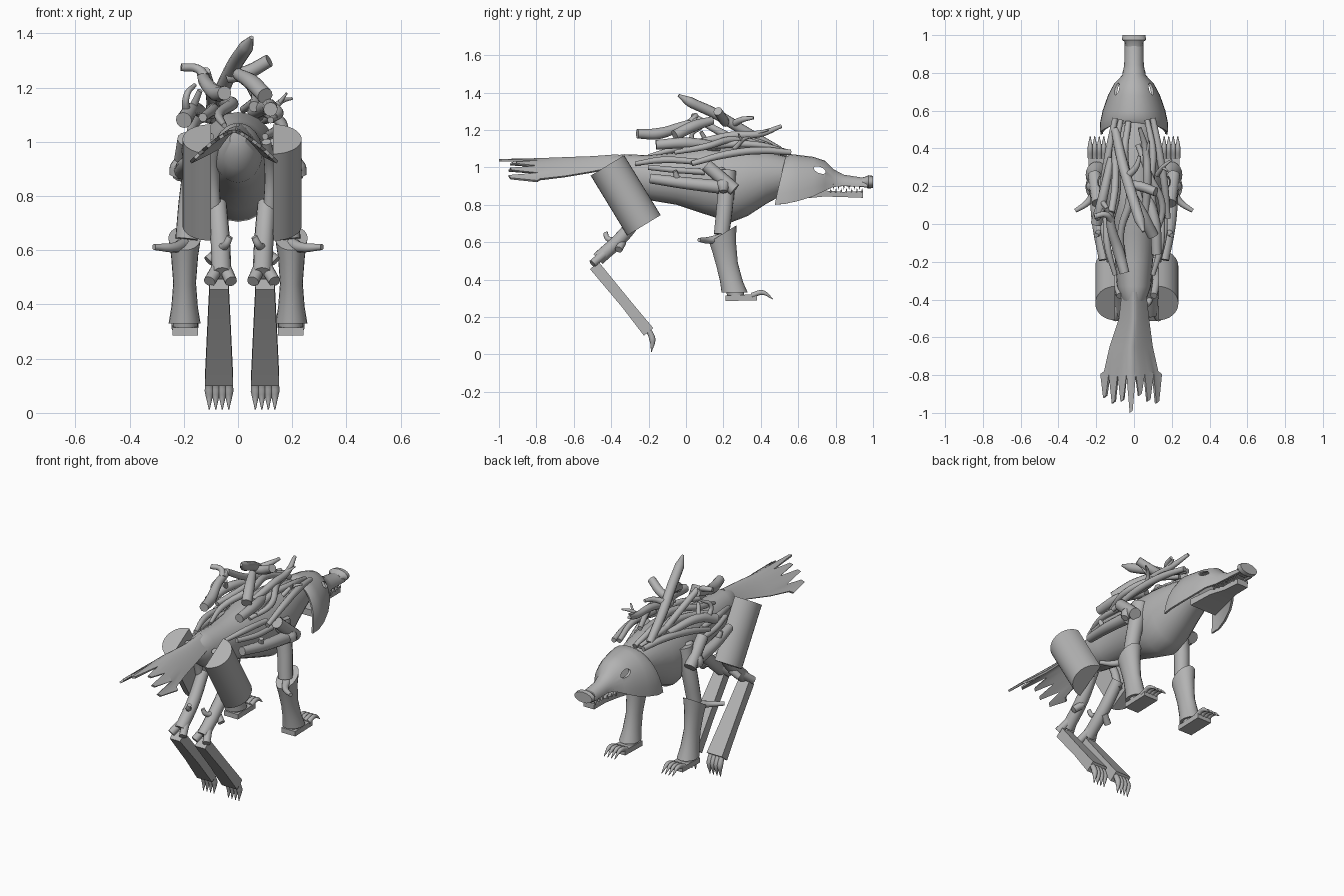
import bpy, bmesh, math
from mathutils import Vector

cube = bpy.data.objects.get("Cube")
if cube:
    bpy.data.objects.remove(cube)

bark = bpy.data.materials.new("bark_grey")
bark.use_nodes = True
GREY = (0.45, 0.45, 0.45, 1)
bark.diffuse_color = GREY
for node in bark.node_tree.nodes:
    if node.type == 'BSDF_PRINCIPLED':
        node.inputs["Base Color"].default_value = GREY


def activate(ob):
    bpy.ops.object.select_all(action='DESELECT')
    ob.select_set(True)
    bpy.context.view_layer.objects.active = ob


def finish(ob):
    """Give the object its material and smooth it, keeping hard edges."""
    ob.data.materials.clear()
    ob.data.materials.append(bark)
    activate(ob)
    bpy.ops.object.shade_smooth_by_angle(angle=math.radians(40))
    return ob


def loft(name, rings, closed=True, shell=0):
    """Skin a row of cross-sections; capped if closed, thickened if a shell."""
    bm = bmesh.new()
    rows = [[bm.verts.new(p) for p in ring] for ring in rings]
    n = len(rows[0])
    for a, b in zip(rows, rows[1:]):
        for i in range(n if closed else n - 1):
            j = (i + 1) % n
            bm.faces.new((a[i], a[j], b[j], b[i]))
    if closed:
        bm.faces.new(rows[0][::-1])
        bm.faces.new(rows[-1])
    bmesh.ops.recalc_face_normals(bm, faces=bm.faces[:])
    me = bpy.data.meshes.new(name)
    bm.to_mesh(me)
    bm.free()
    ob = bpy.data.objects.new(name, me)
    bpy.context.collection.objects.link(ob)
    if shell:
        activate(ob)
        mod = ob.modifiers.new("thickness", 'SOLIDIFY')
        mod.thickness = shell
        mod.offset = 0
        bpy.ops.object.modifier_apply(modifier=mod.name)
    return finish(ob)


def tube(name, pts, s=1, dx=0, fine=4):
    """Round tapering limb through points (x, y, z, radius)."""
    cu = bpy.data.curves.new(name, 'CURVE')
    cu.dimensions = '3D'
    cu.bevel_depth = 1
    cu.bevel_resolution = fine
    cu.resolution_u = 6
    cu.use_fill_caps = True
    sp = cu.splines.new('BEZIER')
    sp.bezier_points.add(len(pts) - 1)
    for bp, (x, y, z, r) in zip(sp.bezier_points, pts):
        bp.co = (s * x + dx, y, z)
        bp.radius = r
        bp.handle_left_type = bp.handle_right_type = 'AUTO'
    ob = bpy.data.objects.new(name, cu)
    bpy.context.collection.objects.link(ob)
    activate(ob)
    bpy.ops.object.convert(target='MESH')
    return finish(bpy.context.view_layer.objects.active)


def oval(y, z, rx, rz, n=24):
    turn = [math.tau * i / n for i in range(n)]
    return [(rx * math.cos(a), y, z + rz * math.sin(a)) for a in turn]


def rect(x, y, z, w, h):
    return [(x - w, y, z - h), (x + w, y, z - h), (x + w, y, z + h), (x - w, y, z + h)]


# Torso and neck
loft("body", [oval(*r) for r in (
    (-.44, 1.01, .03, .03), (-.4, .98, .065, .08), (-.33, .96, .09, .11),
    (-.2, .945, .1, .12), (-.05, .94, .115, .14), (.1, .93, .15, .18),
    (.24, .905, .16, .2), (.33, .92, .15, .18), (.43, .945, .125, .14),
    (.53, .96, .1, .1), (.62, .96, .07, .07))])

# Frayed, arched tail made of blunt strips
tips = (.92, .95, .94, 1, .91, .94, .95)
cols = 3 * len(tips) + 1
rows = []
for y, w, top, droop in ((.36, .06, 1.065, .06), (.5, .075, 1.055, .08),
                         (.65, .11, 1.05, .1), (.78, .14, 1.045, .11), (0, .16, 1.04, .115)):
    row = []
    for i in range(cols):
        t = 2 * i / (cols - 1) - 1
        reach = y or (tips[i // 3] - .012 * (i % 3 - 1) if i % 3 else .795)
        row.append((w * t - .015 * (w > .1), -reach, top - droop * abs(t) ** 1.4))
    rows.append(row)
loft("tail", rows, closed=False, shell=.012)


# Skull shell with open eye sockets
def arch(y, w, top, low, lean=0):
    ring = []
    for i in range(17):
        a = math.pi * i / 16
        ring.append((w * math.cos(a), y + lean * math.sin(a), low + (top - low) * math.sin(a) ** .9))
    return ring


skull = loft("skull", [arch(*r) for r in (
    (.475, .172, 1.05, .8, .06), (.53, .175, 1.065, .805, .03), (.6, .16, 1.06, .82),
    (.68, .132, 1.05, .845), (.74, .1, 1.03, .875), (.785, .057, .985, .895),
    (.84, .046, .955, .9), (.97, .043, .935, .895))], closed=False, shell=.012)
bpy.ops.mesh.primitive_uv_sphere_add(segments=16, ring_count=8, location=(0, .715, .985))
cutter = bpy.context.object
cutter.scale = (.4, .036, .017)
cutter.rotation_euler.x = -.4
activate(skull)
cut = skull.modifiers.new("eye_sockets", 'BOOLEAN')
cut.operation = 'DIFFERENCE'
cut.object = cutter
bpy.ops.object.modifier_apply(modifier=cut.name)
bpy.data.objects.remove(cutter)

loft("nose", [oval(*r, n=16) for r in (
    (.94, .92, .042, .025), (.965, .922, .05, .03), (.975, .922, .064, .036), (1, .922, .06, .032))])
loft("lower_jaw", [rect(0, *r) for r in (
    (.6, .85, .09, .02), (.74, .86, .068, .016), (.84, .855, .042, .014), (.945, .855, .036, .018))])
loft("snout_palate", [rect(0, y, .912, w, .006) for y, w in ((.74, .08), (.8, .046), (.96, .038))])

for s, side in ((1, "left"), (-1, "right")):
    # Teeth
    for i in range(7):
        y = .76 + .028 * i
        x = .066 - .03 * min(1, i / 3)
        tube(side + "_upper_tooth", [(x, y, .91, .007), (x, y, .882, .001)], s, fine=1)
        tube(side + "_lower_tooth", [(x, y + .014, .866, .006), (x, y + .014, .888, .001)], s, fine=1)

    # Hind leg: half-log thigh, branch shank, plank shin and claws
    v = Vector((0, .853, .52))
    out = Vector((s, 0, 0))
    rings = []
    for y, z in ((-.42, 1.01), (-.225, .69)):
        c = Vector((.015 + s * .115, y, z))
        rings.append([c + .105 * (math.sin(a) * out + math.cos(a) * v)
                      for a in (math.pi * i / 16 for i in range(17))])
    loft(side + "_thigh", rings)
    tube(side + "_hip_branch", [(.09, -.38, 1, .018), (.105, -.29, .88, .022), (.1, -.24, .72, .025)], s, .015)
    tube(side + "_shank", [(.09, -.23, .77, .034), (.08, -.34, .63, .036), (.075, -.47, .51, .036)], s, .015)
    for x in (.04, .12):
        tube(side + "_shank_fork", [(.075, -.41, .56, .024), (x, -.5, .485, .022)], s, .015)
    tube(side + "_shank_twig", [(.085, -.35, .61, .02), (.06, -.42, .62, .014), (.045, -.43, .65, .012)], s, .015)
    tube(side + "_shank_knot", [(.08, -.34, .6, .022), (.125, -.36, .56, .02)], s, .015)
    n = Vector((0, .78, .63))
    rings = []
    for y, z, w, t in ((-.49, .475, .035, .03), (-.32, .27, .045, .028), (-.2, .12, .052, .032)):
        c = Vector((.015 + s * .085, y, z))
        rings.append([c + i * w * out + j * t * n for i, j in ((-1, -1), (1, -1), (1, 1), (-1, 1))])
    loft(side + "_shin", rings)
    for i in range(4):
        x = .049 + .024 * i
        tube(side + "_hind_claw", [(x, -.205, .14, .014), (x, -.18, .08, .017), (x, -.185, .012, .002)], s, .015)

    # Front leg: branch upper arm, flared hollow log with slanted rim, spike and foot
    tube(side + "_upper_arm", [(.14, .22, .98, .05), (.17, .21, .82, .045), (.19, .19, .64, .042)], s)
    rings = []
    for y, z, rx, ry, slant in ((.197, .645, .06, .073, .045), (.203, .58, .05, .064, .025),
                                (.22, .48, .042, .057, .01), (.243, .39, .049, .061, 0),
                                (.26, .33, .059, .07, 0)):
        turn = [math.tau * i / 20 for i in range(20)]
        rings.append([(s * .197 + rx * math.cos(a), y + ry * math.sin(a), z + slant * math.sin(a))
                      for a in turn])
    loft(side + "_forearm", rings)
    tube(side + "_elbow_spike", [(.2, .19, .62, .026), (.24, .12, .61, .018), (.31, .07, .612, .011)], s)
    tube(side + "_ankle", [(.195, .26, .34, .045), (.195, .27, .3, .045)], s)
    loft(side + "_foot", [rect(s * .195, y, z, .047, h) for y, z, h in ((.21, .3, .015), (.38, .305, .016))])
    for i in range(4):
        x = .16 + .024 * i
        tube(side + "_front_claw", [(x, .35, .315, .014), (x, .41, .33, .013), (x, .465, .295, .002)], s)

    # Logs tied along the flanks and shoulders
    tube(side + "_flank_log", [(.16, -.19, .94, .026), (.19, 0, .915, .032), (.2, .18, .895, .036)], s)
    tube(side + "_flank_stub", [(.18, -.04, .92, .02), (.2, -.06, .98, .012)], s)
    tube(side + "_upper_flank_branch", [(.13, -.2, 1, .014), (.16, -.05, .985, .016), (.16, .1, .975, .016)], s)
    tube(side + "_shoulder_log", [(.19, .11, 1.01, .034), (.21, .26, .88, .035)], s)
    tube(side + "_shoulder_knot", [(.13, .18, .97, .04), (.22, .2, .9, .035), (.235, .2, .87, .02)], s)
    tube(side + "_neck_branch", [(.1, .56, 1.08, .015), (.13, .4, 1.09, .02), (.16, .22, 1.07, .02), (.18, .03, 1.02, .014)], s)
    tube(side + "_mane_branch", [(.07, .55, 1.08, .014), (.1, .38, 1.12, .018), (.09, .18, 1.12, .02), (.13, -.02, 1.09, .016)], s)
    tube(side + "_rump_branch", [(.15, .06, 1.03, .016), (.14, -.12, 1.04, .018), (.1, -.27, 1.02, .012)], s)

# Antler-like beam and the tangle of branches on the back
tube("antler_beam", [(-.1, .5, 1.09, .022), (-.06, .32, 1.19, .027), (-.01, .15, 1.29, .028), (.03, .02, 1.35, .027), (.05, -.04, 1.385, .008)])
tube("antler_fork", [(-.04, .21, 1.24, .024), (.03, .2, 1.255, .026), (.115, .17, 1.3, .024)])
tube("antler_prong", [(-.04, .25, 1.23, .02), (.01, .3, 1.255, .016), (.03, .36, 1.265, .009)])
tube("left_beam", [(.06, .06, 1.13, .02), (.07, .25, 1.17, .022), (.06, .4, 1.18, .018), (.03, .51, 1.22, .01)])
tube("left_beam_tine", [(.065, .36, 1.18, .013), (.08, .44, 1.2, .005)])
tube("left_twig", [(.12, .26, 1.1, .014), (.16, .31, 1.15, .01), (.2, .34, 1.16, .005)])
tube("left_twig_tine", [(.15, .3, 1.14, .009), (.18, .28, 1.18, .004)])
tube("rear_log", [(-.05, -.26, 1.18, .026), (-.08, -.15, 1.18, .03), (-.12, -.02, 1.22, .024), (-.13, .08, 1.25, .022)])
tube("rear_log_fork", [(-.12, .02, 1.24, .018), (-.15, .05, 1.27, .016), (-.21, .04, 1.275, .014)])
tube("rear_log_stem", [(-.12, .06, 1.26, .018), (-.1, .2, 1.18, .02), (-.1, .4, 1.1, .018)])
tube("left_back_log", [(.12, -.16, 1.12, .026), (.11, 0, 1.13, .03), (.06, .18, 1.11, .026)])
tube("upper_back_log", [(.1, -.06, 1.17, .03), (.05, .04, 1.22, .03), (0, .14, 1.25, .022)])
tube("right_side_log", [(-.2, 0, 1.08, .03), (-.17, .12, 1.12, .026), (-.12, .35, 1.1, .02)])
tube("right_side_twig", [(-.19, .06, 1.1, .016), (-.19, .03, 1.17, .012), (-.16, .08, 1.21, .008)])
tube("right_side_tine", [(-.17, .12, 1.12, .016), (-.14, .08, 1.19, .01)])
tube("spine_branch", [(-.03, .54, 1.07, .016), (-.05, .35, 1.14, .02), (-.02, .15, 1.14, .022), (-.07, -.05, 1.1, .018), (-.05, -.2, 1.06, .01)])
tube("loop_branch", [(.02, .42, 1.12, .014), (.08, .26, 1.15, .018), (.15, .1, 1.11, .018), (.12, -.06, 1.08, .012)])
